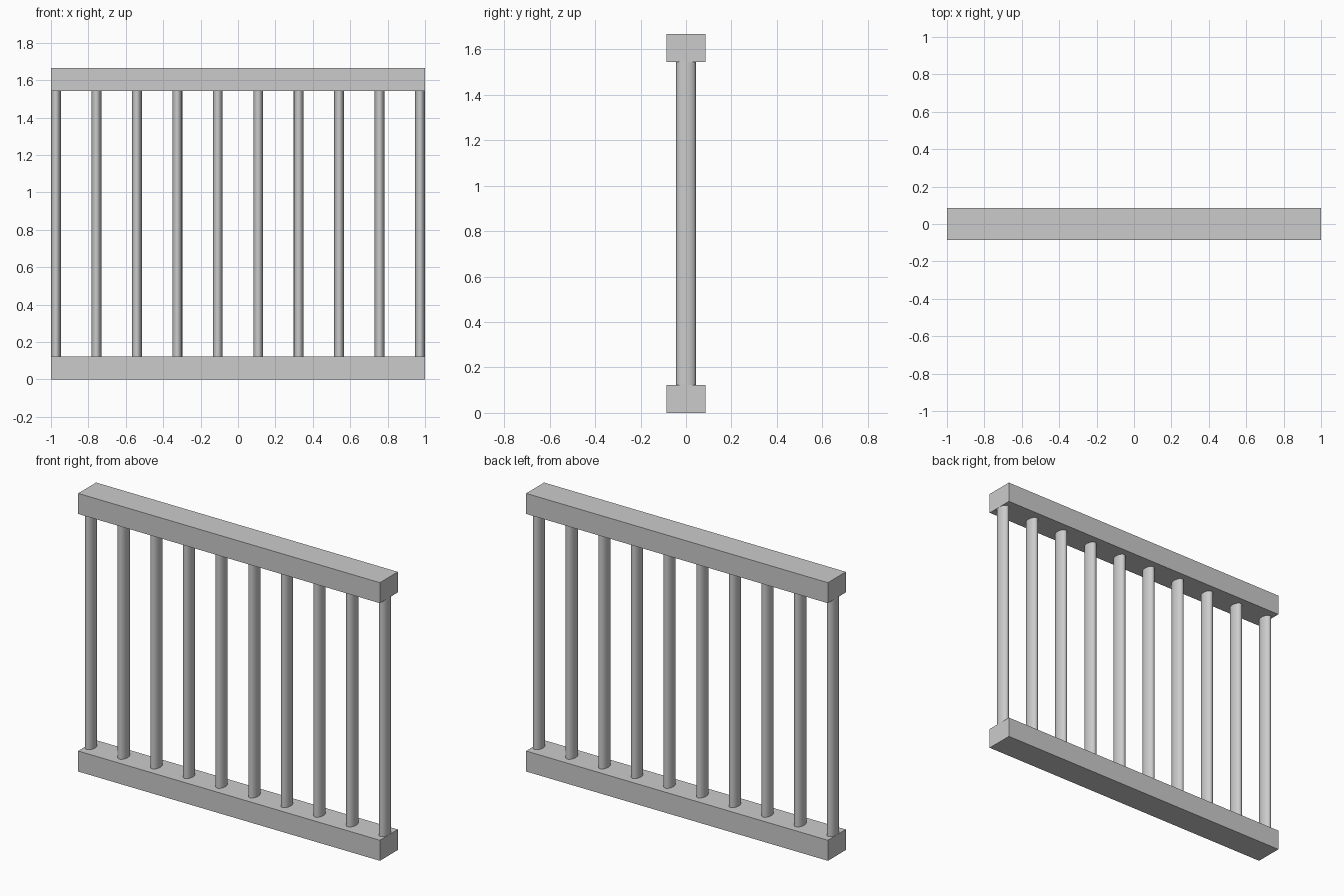
import bpy

if "Cube" in bpy.data.objects:
    bpy.data.objects.remove(bpy.data.objects["Cube"])

HEIGHT, RAIL_H, RAIL_D = 1.666, 0.123, 0.17
BAR_W, BAR_D, BAR_COUNT = 0.053, 0.086, 10


def rail(name, z):
    bpy.ops.mesh.primitive_cube_add(size=1, location=(0, 0, z))
    ob = bpy.context.object
    ob.name = name
    ob.scale = (2, RAIL_D, RAIL_H)
    bpy.ops.object.transform_apply(location=False, rotation=False, scale=True)


def baluster(name, x):
    bpy.ops.mesh.primitive_cylinder_add(vertices=32, radius=0.5, depth=1,
                                        location=(x, 0, HEIGHT / 2))
    ob = bpy.context.object
    ob.name = name
    ob.scale = (BAR_W, BAR_D, HEIGHT - 2 * RAIL_H)
    bpy.ops.object.transform_apply(location=False, rotation=False, scale=True)
    bpy.ops.object.shade_smooth_by_angle()


# Top and bottom rails
rail("bottom_rail", RAIL_H / 2)
rail("top_rail", HEIGHT - RAIL_H / 2)

# Evenly spaced oval balusters, outermost ones flush with the rail ends
first = -1 + BAR_W / 2
step = -2 * first / (BAR_COUNT - 1)
for i in range(BAR_COUNT):
    baluster(f"baluster_{i + 1}", first + i * step)
